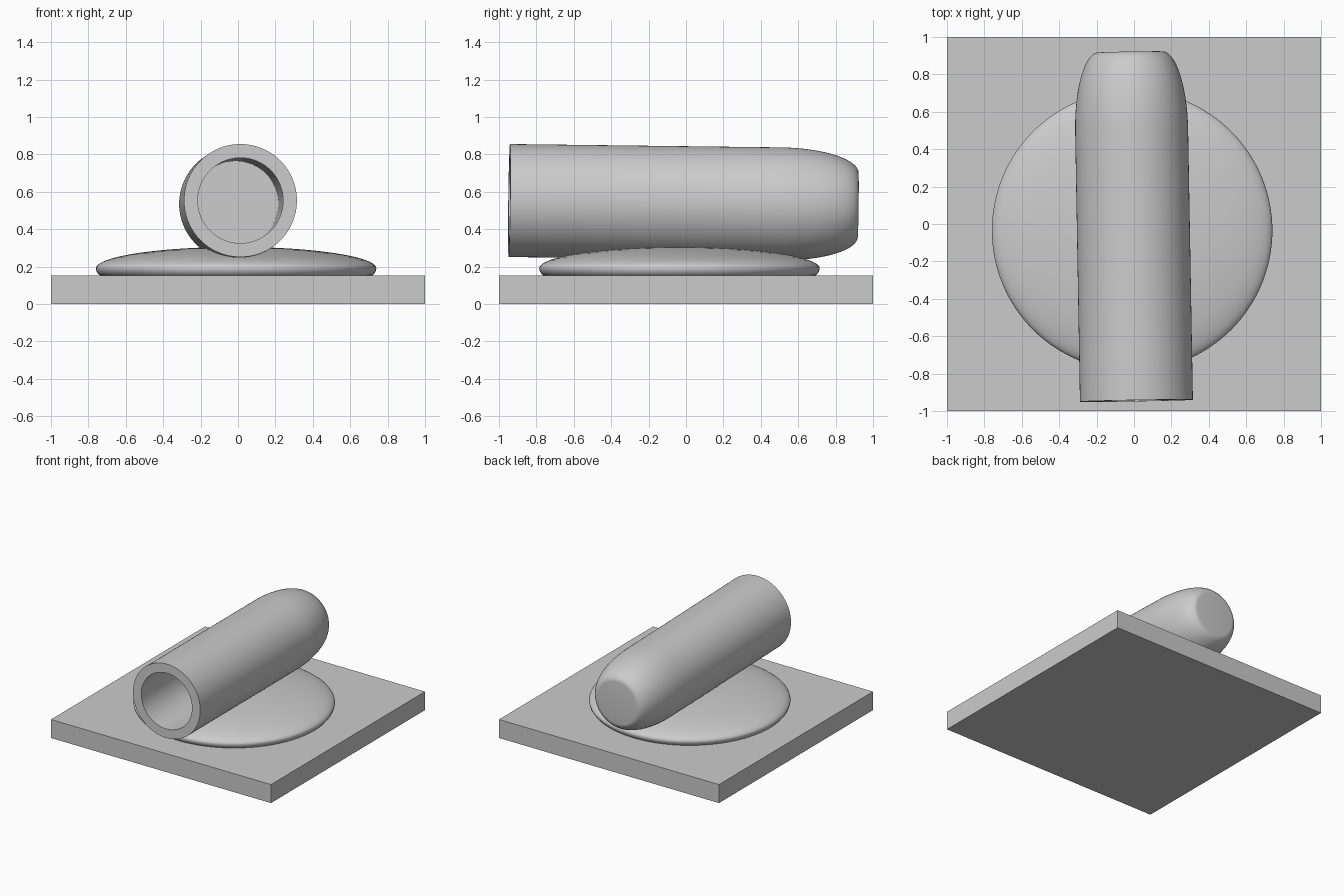
import bpy, bmesh
from math import sin, cos, pi, radians, sqrt
from mathutils import Vector

if "Cube" in bpy.data.objects:
    bpy.data.objects.remove(bpy.data.objects["Cube"])


def lathe(name, profile, segments=96):
    """Revolve (radius, height) points around z; both ends lie on the axis."""
    bm = bmesh.new()
    rings = []
    for r, z in profile:
        if r < 1e-6:
            rings.append([bm.verts.new((0, 0, z))] * segments)
        else:
            rings.append([bm.verts.new((r * cos(2 * pi * i / segments),
                                        r * sin(2 * pi * i / segments), z))
                          for i in range(segments)])
    for a, b in zip(rings, rings[1:]):
        for i in range(segments):
            j = (i + 1) % segments
            quad = list(dict.fromkeys((a[i], a[j], b[j], b[i])))
            bm.faces.new(quad)
    bmesh.ops.recalc_face_normals(bm, faces=bm.faces)
    mesh = bpy.data.meshes.new(name)
    bm.to_mesh(mesh)
    bm.free()
    obj = bpy.data.objects.new(name, mesh)
    bpy.context.collection.objects.link(obj)
    bpy.ops.object.select_all(action='DESELECT')
    bpy.context.view_layer.objects.active = obj
    obj.select_set(True)
    bpy.ops.object.shade_smooth_by_angle(angle=radians(30))
    return obj


# Square base plate
bpy.ops.mesh.primitive_cube_add(size=1, location=(0, 0, 0.076))
base = bpy.context.object
base.name = "base_plate"
base.scale = (2, 2, 0.152)

# Low domed cushion: flat underside, rounded rim, elliptical top
dome = [(0, -0.045), (0.715, -0.045), (0.733, -0.034), (0.746, -0.017)]
dome += [(0.75 * cos(pi / 2 * i / 20), 0.115 * sin(pi / 2 * i / 20))
         for i in range(20)] + [(0, 0.115)]
cushion = lathe("domed_cushion", dome, 128)
cushion.location = (-0.01, -0.035, 0.19)

# Hollow tube: bore, rim, straight wall, rounded shoulder, flat closed end
start = Vector((0.013, -0.945, 0.553))
end = Vector((-0.02, 0.92, 0.53))
length = (end - start).length
shoulder = 0.42
tube = [(0, 1.4), (0.228, 1.4), (0.228, 0), (0.302, 0)]
for i in range(21):
    t = sin(pi / 2 * i / 20)
    tube.append((0.172 + 0.13 * sqrt(max(0, 1 - t * t)),
                 length - shoulder * (1 - t)))
tube.append((0, length))
barrel = lathe("hollow_tube", tube)
barrel.location = start
barrel.rotation_euler = (end - start).to_track_quat('Z', 'Y').to_euler()
